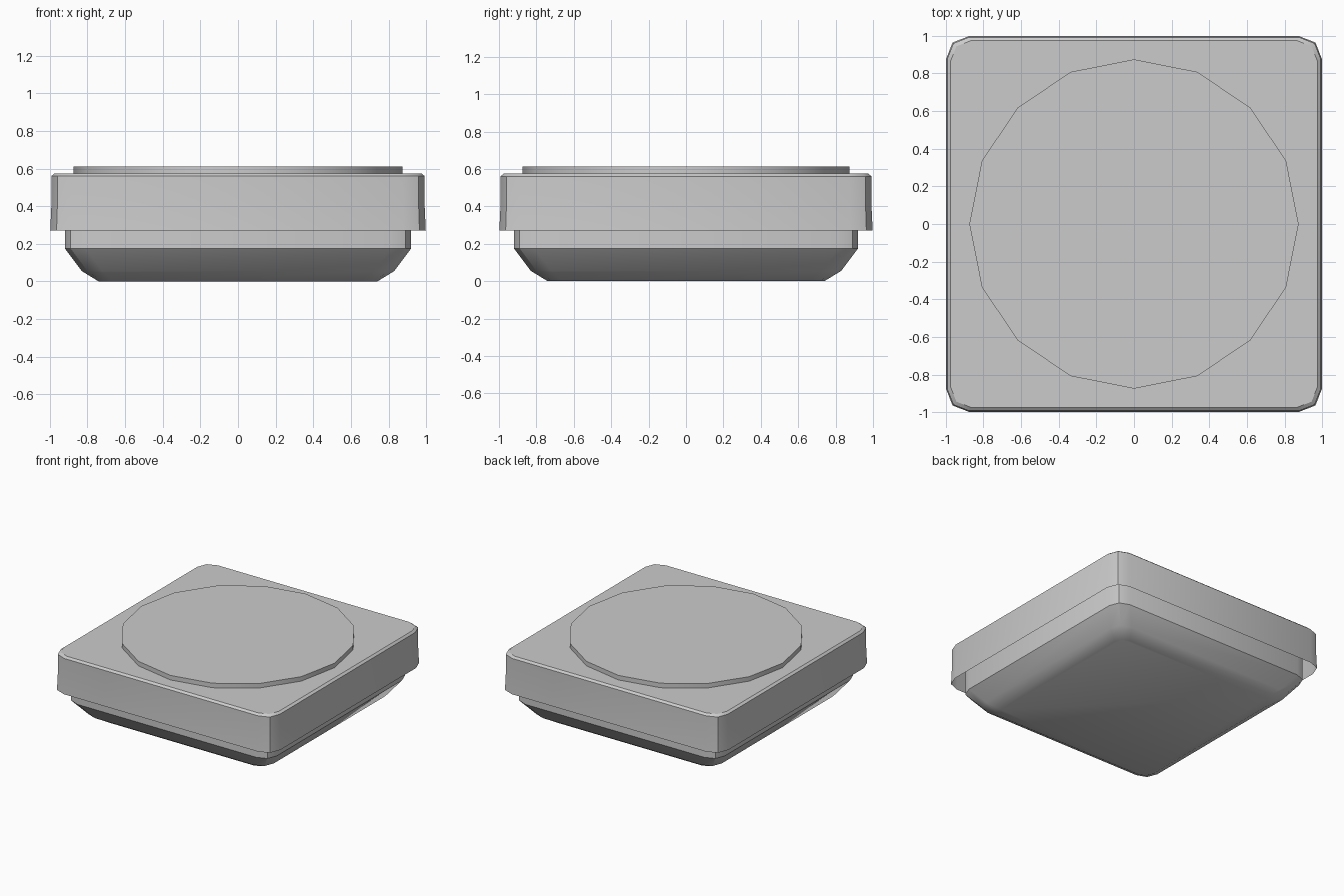
import bpy, bmesh, math

if "Cube" in bpy.data.objects:
    bpy.data.objects.remove(bpy.data.objects["Cube"])


def rounded_square(h, s):
    """Square outline of half-size h, straight to s, with a two-facet corner."""
    m = s + (h - s) * 0.72
    quarter = [(h, -s), (h, s), (m, m)]
    pts = []
    for i in range(4):
        c, n = [(1, 0), (0, 1), (-1, 0), (0, -1)][i]
        pts += [(x * c - y * n, x * n + y * c) for x, y in quarter]
    return pts


def circle(r, sides):
    return [(r * math.cos(2 * math.pi * i / sides), r * math.sin(2 * math.pi * i / sides))
            for i in range(sides)]


def loft(name, sections, cap_bottom, cap_top):
    """Join stacked outlines (outline, z), listed from bottom to top."""
    bm = bmesh.new()
    rings = [[bm.verts.new((x, y, z)) for x, y in pts] for pts, z in sections]
    n = len(rings[0])
    for a, b in zip(rings, rings[1:]):
        for i in range(n):
            j = (i + 1) % n
            bm.faces.new((a[i], a[j], b[j], b[i]))
    if cap_bottom:
        bm.faces.new(rings[0][::-1])
    if cap_top:
        bm.faces.new(rings[-1])
    mesh = bpy.data.meshes.new(name)
    bm.to_mesh(mesh)
    bm.free()
    obj = bpy.data.objects.new(name, mesh)
    bpy.context.collection.objects.link(obj)
    bpy.ops.object.select_all(action='DESELECT')
    obj.select_set(True)
    bpy.context.view_layer.objects.active = obj
    bpy.ops.object.shade_smooth_by_angle(angle=math.radians(30))
    return obj


# Tray: chamfered underside, walls running up inside the lid
loft("base_tray", [
    (rounded_square(0.74, 0.66), 0.0),
    (rounded_square(0.83, 0.72), 0.055),
    (rounded_square(0.92, 0.81), 0.175),
    (rounded_square(0.92, 0.81), 0.45),
], True, False)

# Lid: open underneath, slightly flared skirt, bevelled top rim
loft("lid", [
    (rounded_square(0.998, 0.878), 0.27),
    (rounded_square(0.992, 0.878), 0.40),
    (rounded_square(0.992, 0.878), 0.56),
    (rounded_square(0.975, 0.865), 0.575),
], False, True)

# Raised sixteen-sided disc on the lid
loft("top_disc", [(circle(0.875, 16), 0.57), (circle(0.875, 16), 0.612)], False, True)
